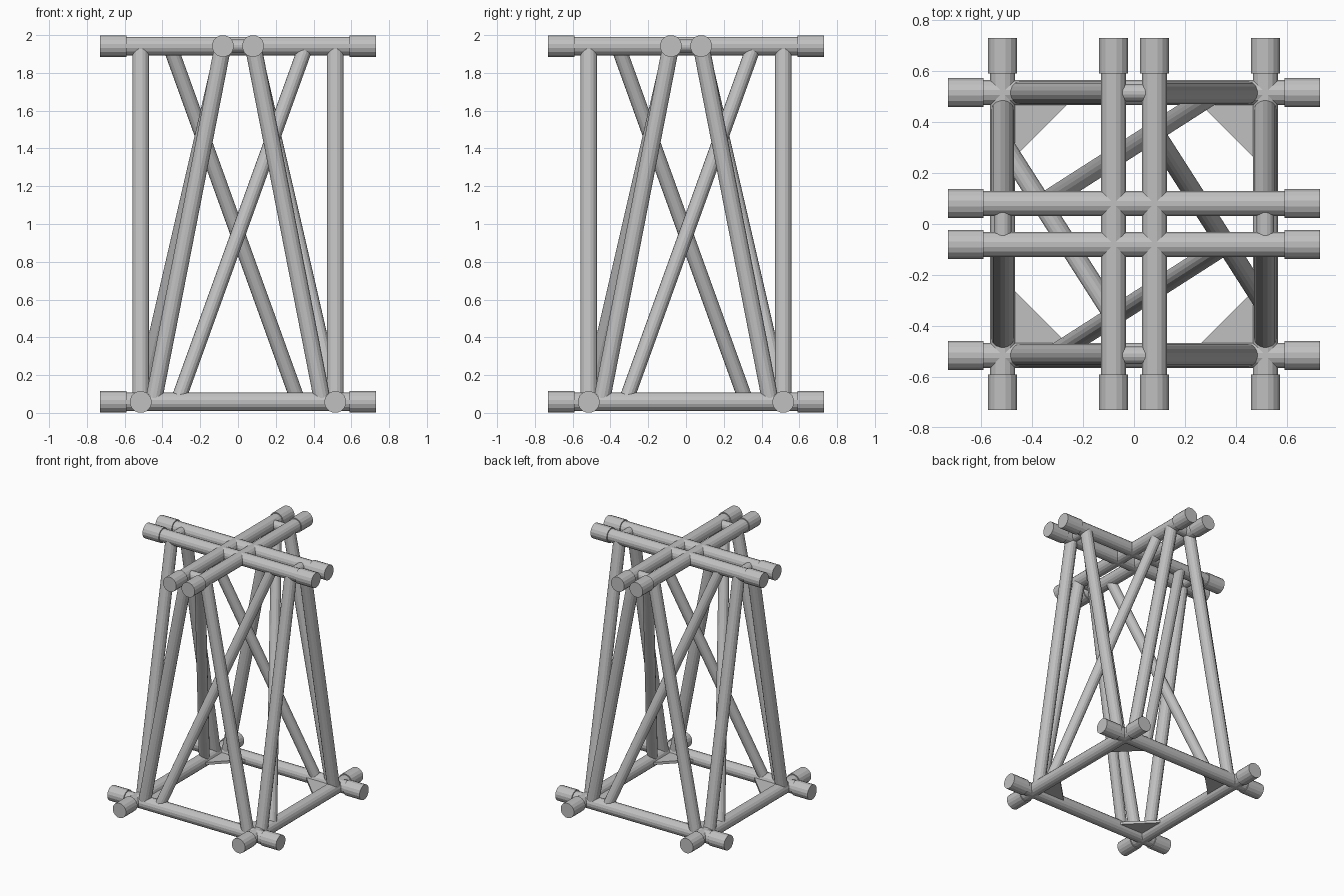
import bpy, bmesh, math
from mathutils import Vector, Matrix

cube = bpy.data.objects.get("Cube")
if cube:
    bpy.data.objects.remove(cube, do_unlink=True)

steel = bpy.data.materials.new("steel grey")
steel.use_nodes = True
GREY = (0.53, 0.53, 0.53, 1)
steel.diffuse_color = GREY
steel.node_tree.nodes["Principled BSDF"].inputs["Base Color"].default_value = GREY

LOW, HIGH = 0.058, 1.942      # heights of the two tube frames
BASE, PAIR = 0.515, 0.08      # offsets of base tubes and of paired top tubes
REACH, CAP = 0.73, 0.59       # tube end and start of its thicker cap
SIDES = 16


def finish(bm, name):
    mesh = bpy.data.meshes.new(name)
    bm.to_mesh(mesh)
    bm.free()
    mesh.materials.append(steel)
    obj = bpy.data.objects.new(name, mesh)
    bpy.context.collection.objects.link(obj)
    return obj


def add_tube(bm, a, b, radius):
    a, b = Vector(a), Vector(b)
    turn = (b - a).to_track_quat('Z', 'Y').to_matrix().to_4x4()
    place = Matrix.Translation((a + b) / 2) @ turn @ Matrix.Rotation(math.pi / SIDES, 4, 'Z')
    bmesh.ops.create_cone(bm, cap_ends=True, segments=SIDES, radius1=radius,
                          radius2=radius, depth=(b - a).length, matrix=place)


def tube(name, a, b, radius):
    bm = bmesh.new()
    add_tube(bm, a, b, radius)
    return finish(bm, name)


def capped_tube(name, offset, z):
    bm = bmesh.new()
    add_tube(bm, (-CAP, offset, z), (CAP, offset, z), 0.05)
    for s in (-1, 1):
        add_tube(bm, (s * CAP, offset, z), (s * REACH, offset, z), 0.058)
    return finish(bm, name)


def gusset(name):
    bm = bmesh.new()
    c, e, t = -BASE, -0.215, 0.01
    face = bm.faces.new([bm.verts.new((x, y, LOW - t)) for x, y in ((c, c), (c, e), (e, c))])
    top = bmesh.ops.extrude_face_region(bm, geom=[face])["geom"]
    bmesh.ops.translate(bm, vec=(0, 0, 2 * t),
                        verts=[v for v in top if isinstance(v, bmesh.types.BMVert)])
    bmesh.ops.recalc_face_normals(bm, faces=bm.faces)
    return finish(bm, name)


# Each side carries the same parts, turned a quarter at a time
for i, side in enumerate(("front", "left", "back", "right")):
    parts = [
        capped_tube(side + "_base_tube", -BASE, LOW),
        capped_tube(side + "_top_tube", -PAIR, HIGH),
        tube(side + "_top_spacer", (-PAIR, -BASE, HIGH), (PAIR, -BASE, HIGH), 0.035),
        tube(side + "_diagonal_brace", (-0.32, -BASE, LOW), (0.36, -PAIR, HIGH), 0.039),
        gusset(side + "_corner_gusset"),
    ]
    for s, hand in ((-1, "first"), (1, "second")):
        parts.append(tube(f"{side}_{hand}_leg", (s * 0.448, -BASE, LOW),
                          (s * PAIR, -BASE, HIGH), 0.045))
    for part in parts:
        part.matrix_world = Matrix.Rotation(i * math.pi / 2, 4, 'Z')
